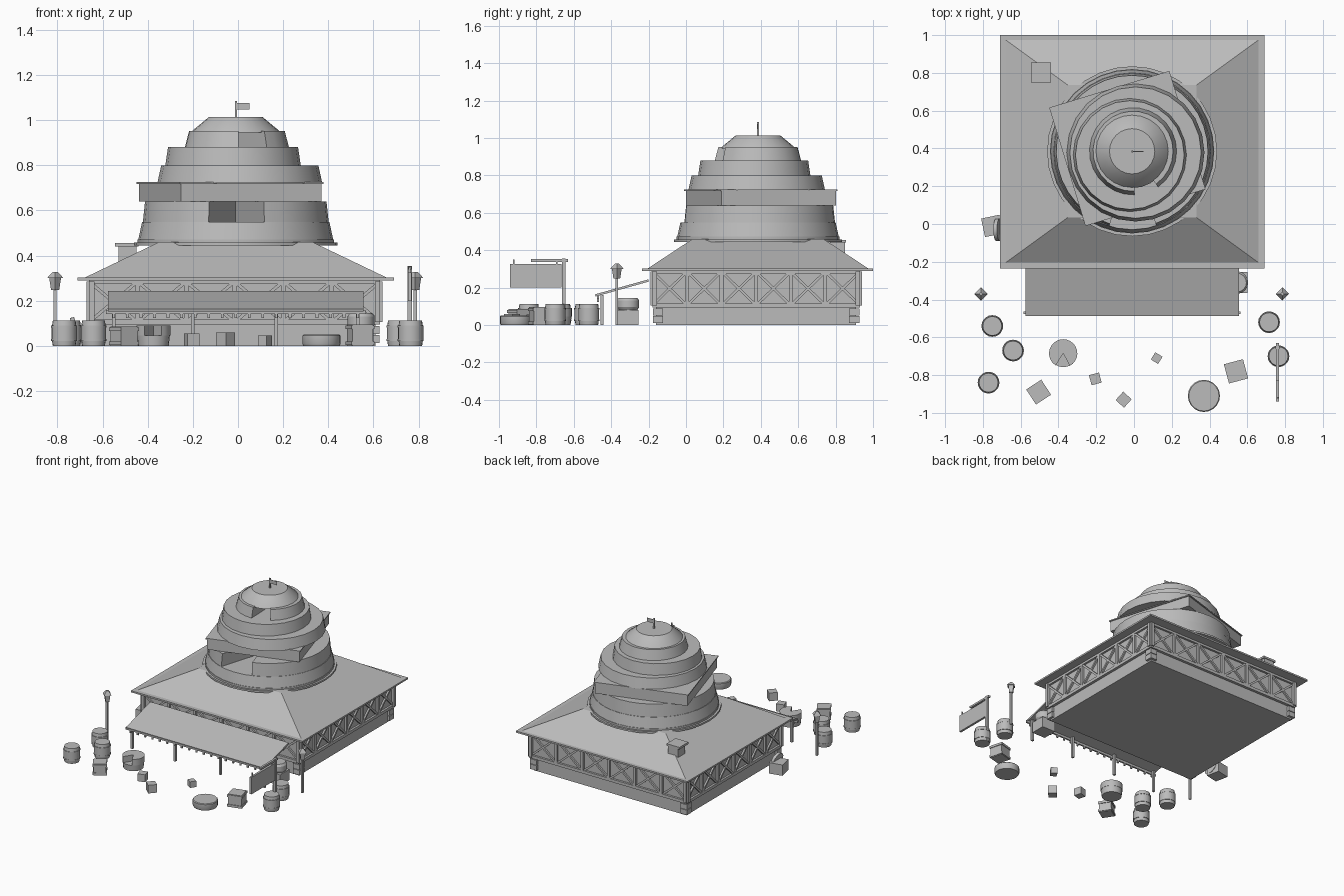
import bpy, bmesh, math
from mathutils import Vector, Matrix

cube = bpy.data.objects.get("Cube")
if cube:
    bpy.data.objects.remove(cube, do_unlink=True)

GREY = bpy.data.materials.new("plain_grey")
GREY.use_nodes = True
GREY.diffuse_color = (0.5, 0.5, 0.5, 1)
GREY.node_tree.nodes["Principled BSDF"].inputs["Base Color"].default_value = (0.5, 0.5, 0.5, 1)
CX, CY = -0.01, 0.385


def finish(name, bm, smooth=False):
    bmesh.ops.recalc_face_normals(bm, faces=bm.faces)
    mesh = bpy.data.meshes.new(name)
    bm.to_mesh(mesh)
    bm.free()
    ob = bpy.data.objects.new(name, mesh)
    bpy.context.collection.objects.link(ob)
    mesh.materials.append(GREY)
    if smooth:
        bpy.ops.object.select_all(action='DESELECT')
        ob.select_set(True)
        bpy.context.view_layer.objects.active = ob
        bpy.ops.object.shade_smooth_by_angle(angle=math.radians(30))
    return ob


def add_box(bm, centre, size, rot=None):
    m = Matrix.Translation(centre) @ (rot or Matrix()) @ Matrix.Diagonal((*size, 1))
    bmesh.ops.create_cube(bm, size=1, matrix=m)


def box(name, centre, size, turn=0):
    bm = bmesh.new()
    add_box(bm, centre, size, Matrix.Rotation(math.radians(turn), 4, 'Z'))
    return finish(name, bm)


def span(name, lo, hi):
    lo, hi = Vector(lo), Vector(hi)
    return box(name, (lo + hi) / 2, hi - lo)


def add_beam(bm, a, b, width, depth, normal):
    # bar from a to b, flat against the wall with the given normal
    a, b, n = Vector(a), Vector(b), Vector(normal)
    d = (b - a).normalized()
    rot = Matrix((d, n.cross(d), n)).transposed().to_4x4()
    add_box(bm, (a + b) / 2, ((b - a).length, width, depth), rot)


def lathe(name, profile, x, y, sides=24, gap=None):
    # solid of revolution; gap=(start, end) in degrees leaves out a wedge
    bm = bmesh.new()
    start, sweep = (gap[1], 360 - gap[1] + gap[0]) if gap else (0, 360)
    n = sides + 1 if gap else sides
    rings = []
    for r, z in profile:
        ring = []
        for i in range(n):
            a = math.radians(start + sweep * i / sides)
            ring.append(bm.verts.new((x + r * math.cos(a), y + r * math.sin(a), z)))
        if gap:
            ring.append(bm.verts.new((x, y, z)))
        rings.append(ring)
    for lo, hi in zip(rings, rings[1:]):
        for i in range(len(lo)):
            j = (i + 1) % len(lo)
            bm.faces.new((lo[i], lo[j], hi[j], hi[i]))
    bm.faces.new(rings[0])
    bm.faces.new(rings[-1])
    return finish(name, bm, True)


# --- Base with crossed log ends
X0, X1, Y0, Y1 = -0.66, 0.63, -0.18, 0.93
span("base", (X0 + .02, Y0 + .02, 0), (X1 - .02, Y1 - .02, 0.1))
bm = bmesh.new()
for x in (X0 + .03, X1 - .03):
    for y in (Y0 + .03, Y1 - .03):
        for z in (0.03, 0.07):
            add_box(bm, (x, y, z), (0.055, 0.055, 0.036))
finish("corner_logs", bm)

# --- Timber framed walls
span("walls", (X0 + .015, Y0 + .015, 0.1), (X1 - .015, Y1 - .015, 0.3))
bm = bmesh.new()
zl, zh = 0.105, 0.285
walls = [((X0, Y0), (X1, Y0), (0, -1, 0)), ((X1, Y0), (X1, Y1), (1, 0, 0)),
         ((X1, Y1), (X0, Y1), (0, 1, 0)), ((X0, Y1), (X0, Y0), (-1, 0, 0))]
for a, b, n in walls:
    inset = -0.012 * Vector(n)
    at = lambda t, z: Vector((*Vector(a).lerp(Vector(b), t), z)) + inset
    for z in (zl, zh):
        add_beam(bm, at(0, z), at(1, z), 0.022, 0.024, n)
    panels = 6
    for i in range(panels + 1):
        add_beam(bm, at(i / panels, zl), at(i / panels, zh), 0.02, 0.024, n)
        if i < panels:
            t0, t1 = i / panels, (i + 1) / panels
            add_beam(bm, at(t0, zl), at(t1, zh), 0.014, 0.018, n)
            add_beam(bm, at(t0, zh), at(t1, zl), 0.014, 0.018, n)
finish("timber_frame", bm)

# --- Main roof with eave board
span("eave", (-0.71, -0.235, 0.29), (0.69, 1.0, 0.302))
bm = bmesh.new()
add_box(bm, (CX, CY, 0.38), (1.34, 1.18, 0.16))
for v in bm.verts:
    if v.co.z > 0.38:
        v.co.x = CX + 0.34 * math.copysign(1, v.co.x - CX)
        v.co.y = CY + 0.35 * math.copysign(1, v.co.y - CY)
    else:
        v.co.z = 0.302
finish("roof", bm)

# --- Chimney
span("chimney", (-0.53, 0.77, 0.32), (-0.45, 0.85, 0.44))
span("chimney_cap", (-0.545, 0.75, 0.44), (-0.44, 0.855, 0.455))

# --- Round tower in stacked tiers
lathe("tower_foot", [(0.45, 0.445), (0.45, 0.458), (0.435, 0.458), (0.435, 0.472)], CX, CY, 32)
lathe("lower_tier", [(0.432, 0.47), (0.415, 0.548)], CX, CY, 32)
lathe("notched_tier", [(0.412, 0.545), (0.402, 0.64)], CX, CY, 32, (-107, -72))
box("twisted_slab", (-0.035, 0.4, 0.68), (0.65, 0.64, 0.08), 17)
box("slab_rim", (-0.035, 0.4, 0.721), (0.665, 0.655, 0.008), 17)
lathe("third_tier", [(0.365, 0.722), (0.348, 0.80)], 0.008, 0.378, 24)
lathe("fourth_tier", [(0.3, 0.80), (0.288, 0.88)], -0.022, 0.365, 24)
lathe("upper_notched_tier", [(0.232, 0.875), (0.212, 0.952)], -0.005, 0.385, 24, (-88, -55))
lathe("cap", [(0.195, 0.945), (0.19, 0.955), (0.12, 1.013)], CX, CY, 24)
span("flag_pole", (-0.014, 0.379, 1.01), (-0.004, 0.389, 1.085))
span("flag", (-0.005, 0.382, 1.048), (0.05, 0.386, 1.075))

# --- Awning, its fringe of pegs and its posts
bm = bmesh.new()
add_beam(bm, (CX, -0.485, 0.158), (CX, -0.2, 0.238), 1.13, 0.012,
         Vector((0, -0.08, 0.285)).normalized())
add_box(bm, (CX, -0.47, 0.15), (1.15, 0.012, 0.018))
for i in range(19):
    add_box(bm, (-0.55 + i * 0.06, -0.47, 0.134), (0.012, 0.01, 0.02))
finish("awning", bm)
for x in (-0.55, -0.2, 0.17, 0.53):
    span("awning_post", (x - .008, -0.456, 0), (x + .008, -0.44, 0.16))
span("awning_crate", (0.49, -0.365, 0), (0.6, -0.255, 0.08))
lathe("awning_tub", [(0.05, 0.08), (0.06, 0.095), (0.06, 0.13), (0.05, 0.145)], 0.545, -0.31, 16)


# --- Lamp posts
def lamp(x, y):
    span("lamp_post", (x - .007, y - .007, 0), (x + .007, y + .007, 0.25))
    lathe("lantern", [(0.018, 0.248), (0.026, 0.3)], x, y, 4)
    lathe("lantern_cap", [(0.035, 0.3), (0.03, 0.308), (0.01, 0.328)], x, y, 4)


lamp(-0.81, -0.37)
lamp(0.785, -0.37)

# --- Hanging sign
span("sign_post", (0.75, -0.663, 0), (0.77, -0.645, 0.355))
span("sign_arm", (0.752, -0.83, 0.338), (0.768, -0.63, 0.352))
span("sign_board", (0.752, -0.94, 0.2), (0.768, -0.665, 0.325))
for y in (-0.92, -0.69):
    span("sign_hanger", (0.756, y - .004, 0.32), (0.764, y + .004, 0.35))


# --- Barrels with hoops
def barrel(x, y, r=0.056, h=0.112):
    prof = [(0.9, 0), (0.96, 0.2), (1.03, 0.2), (1.03, 0.27), (1, 0.27),
            (1, 0.73), (1.03, 0.73), (1.03, 0.8), (0.96, 0.8), (0.9, 1)]
    lathe("barrel", [(r * a, h * b) for a, b in prof], x, y, 20)


for x, y in ((-0.75, -0.54), (-0.64, -0.67), (-0.77, -0.84), (0.715, -0.52), (0.765, -0.7)):
    barrel(x, y)
lathe("open_tub", [(0.068, 0), (0.073, 0.045)], -0.375, -0.685, 20)
lathe("cut_wheel", [(0.075, 0.045), (0.075, 0.09)], -0.375, -0.685, 20, (-122, -62))
lathe("low_tub", [(0.08, 0), (0.085, 0.01), (0.085, 0.045), (0.08, 0.05)], 0.37, -0.91, 20)

# --- Crates
for x, y, s, turn in ((-0.505, -0.89, 0.085, 33), (-0.205, -0.82, 0.055, 15),
                      (-0.055, -0.93, 0.06, 48), (0.12, -0.71, 0.045, 58),
                      (0.54, -0.78, 0.095, 15)):
    box("crate", (x, y, s / 2), (s, s, s), turn)
    if s > 0.08:
        for z in (0.012, s - 0.012):
            box("crate_band", (x, y, z), (s + .01, s + .01, 0.016), turn)
box("side_crate", (-0.75, -0.01, 0.04), (0.1, 0.1, 0.08), 12)
bm = bmesh.new()
tilt = Matrix.Translation((-0.72, -0.03, 0.068)) @ Matrix.Rotation(math.radians(75), 4, 'Y')
bmesh.ops.create_cone(bm, cap_ends=True, segments=16, radius1=0.06, radius2=0.06, depth=0.02, matrix=tilt)
finish("leaning_disc", bm, True)
